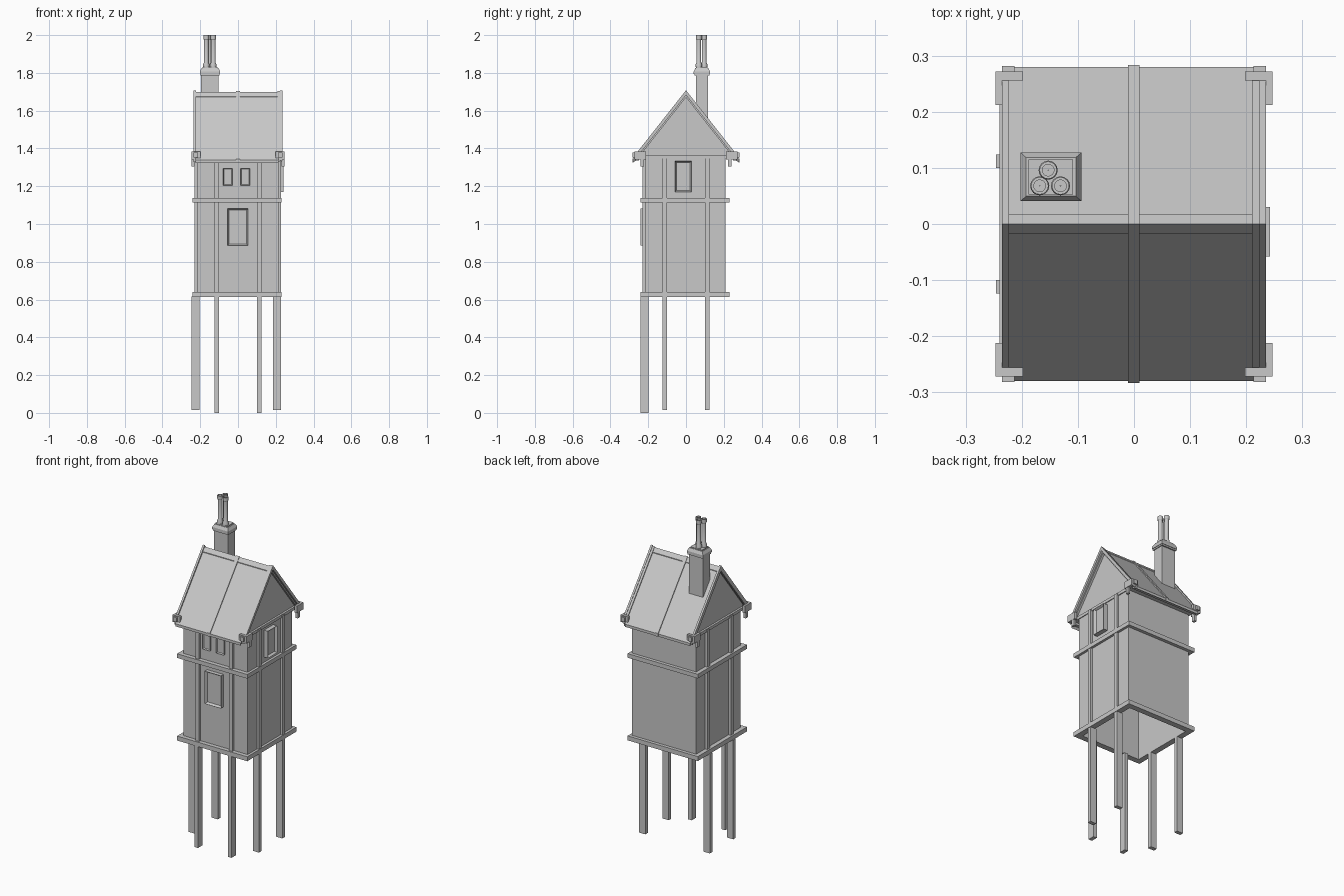
import bpy, bmesh, math
from mathutils import Vector, Matrix

if "Cube" in bpy.data.objects:
    bpy.data.objects.remove(bpy.data.objects["Cube"])

grey = bpy.data.materials.new("plain_grey")
grey.use_nodes = True
grey.diffuse_color = (0.58, 0.58, 0.58, 1)
grey.node_tree.nodes["Principled BSDF"].inputs["Base Color"].default_value = grey.diffuse_color


def finish(bm, name):
    bmesh.ops.recalc_face_normals(bm, faces=bm.faces)
    mesh = bpy.data.meshes.new(name)
    bm.to_mesh(mesh)
    bm.free()
    mesh.materials.append(grey)
    obj = bpy.data.objects.new(name, mesh)
    bpy.context.collection.objects.link(obj)
    return obj


def add_box(bm, x, y, z):
    """Box spanning the three (low, high) ranges."""
    mid = Vector([(a + b) / 2 for a, b in (x, y, z)])
    size = Vector([abs(b - a) for a, b in (x, y, z)])
    return bmesh.ops.create_cube(bm, size=1, matrix=Matrix.LocRotScale(mid, None, size))["verts"]


def box(name, x, y, z):
    bm = bmesh.new()
    add_box(bm, x, y, z)
    return finish(bm, name)


def frame(name, x, y, z, t):
    """Rectangular ring of four beams."""
    bm = bmesh.new()
    for a, b in ((x[0], x[0] + t), (x[1] - t, x[1])):
        add_box(bm, (a, b), y, z)
    for a, b in ((y[0], y[0] + t), (y[1] - t, y[1])):
        add_box(bm, (x[0] + t, x[1] - t), (a, b), z)
    return finish(bm, name)


def window(name, x, y, z, direction, border, depth):
    """Box with its outward face inset and pushed back to a pane."""
    bm = bmesh.new()
    add_box(bm, x, y, z)
    bm.normal_update()
    face = max(bm.faces, key=lambda f: f.normal.dot(Vector(direction)))
    bmesh.ops.inset_region(bm, faces=[face], thickness=border)
    bmesh.ops.translate(bm, verts=face.verts, vec=Vector(direction) * -depth)
    return finish(bm, name)


def extrude_x(name, profile, x):
    """Extrude a (y, z) outline along x."""
    bm = bmesh.new()
    face = bm.faces.new([bm.verts.new((x[0], y, z)) for y, z in profile])
    new = bmesh.ops.extrude_face_region(bm, geom=[face])["geom"]
    bmesh.ops.translate(bm, verts=[v for v in new if isinstance(v, bmesh.types.BMVert)],
                        vec=(x[1] - x[0], 0, 0))
    return finish(bm, name)


SLOPE = 1.268


def chevron(name, x, reach, top, thick):
    """Inverted V strip following the roof pitch."""
    low = top - SLOPE * reach
    extrude_x(name, [(-reach, low), (0, top), (reach, low), (reach, low - thick),
                     (0, top - thick), (-reach, low - thick)], x)


# Walls, an open shell underneath
W, FRONT, BACK = 0.215, -0.215, 0.21
frame("walls", (-W, W), (FRONT, BACK), (0.62, 1.35), 0.008)

# Belt frames
frame("base_frame", (-0.24, 0.23), (-0.24, 0.23), (0.613, 0.64), 0.035)
frame("middle_frame", (-0.24, 0.23), (-0.24, 0.23), (1.113, 1.138), 0.03)

# Legs and the wall posts above them
for side, s in (("right", -1), ("left", 1)):
    a, b = sorted((s * 0.1, s * 0.124))
    box(f"front_leg_{side}", (a, b), (-0.24, -0.198), (0, 0.615))
    box(f"front_post_{side}", (a, b), (-0.23, FRONT + 0.004), (0.63, 1.36))
for end, s in (("front", -1), ("back", 1)):
    y = sorted((s * 0.1, s * 0.124))
    box(f"right_leg_{end}", (-0.246, -0.205), y, (0.015, 0.615))
    box(f"left_leg_{end}", (0.186, 0.227), y, (0.015, 0.615))
    box(f"right_post_{end}", (-0.23, -W + 0.004), y, (0.63, 1.36))
    box(f"left_post_{end}", (W - 0.004, 0.227), y, (0.63, 1.36))

# Windows
OUT = (0, -1, 0)
window("front_large_window", (-0.055, 0.053), (-0.24, FRONT + 0.003), (0.885, 1.082), OUT, 0.012, 0.014)
for side, x in (("right", (-0.08, -0.029)), ("left", (0.013, 0.064))):
    window(f"front_small_window_{side}", x, (-0.227, FRONT + 0.003), (1.205, 1.295), OUT, 0.007, 0.007)
window("side_window", (W - 0.003, 0.242), (-0.058, 0.03), (1.17, 1.333), (1, 0, 0), 0.011, 0.014)

# Gable block, roof panels and trim
RIDGE = 1.695
gable_base = 1.348
half = (RIDGE - 0.012 - gable_base) / SLOPE
extrude_x("gable", [(-half, gable_base), (0, RIDGE - 0.012), (half, gable_base)], (-0.212, 0.208))
chevron("roof_panels", (-0.224, 0.214), 0.28, RIDGE, 0.016)
chevron("roof_centre_strip", (-0.011, 0.01), 0.283, RIDGE + 0.008, 0.02)
chevron("ridge_cap", (-0.224, 0.214), 0.018, RIDGE + 0.004, 0.012)
chevron("right_barge_outer", (-0.235, -0.223), 0.272, RIDGE + 0.013, 0.034)
chevron("left_barge_inner", (0.21, 0.223), 0.268, RIDGE + 0.009, 0.034)
chevron("left_barge_outer", (0.223, 0.235), 0.272, RIDGE + 0.013, 0.026)
for side, x in (("right", (-0.224, -0.208)), ("left", (0.204, 0.22))):
    box(f"gable_beam_{side}", x, (-0.25, 0.25), (1.348, 1.366))
for end, s in (("front", -1), ("back", 1)):
    box(f"eave_beam_{end}", (-0.22, 0.22), sorted((s * 0.25, s * 0.268)), (1.335, 1.352))

# Eave corner brackets with short drops
for end, s in (("front", -1), ("back", 1)):
    for side, m in (("right", -1), ("left", 1)):
        bm = bmesh.new()
        for x, y, z in (((0.23, 0.247), (0.212, 0.272), (1.342, 1.384)),
                        ((0.198, 0.23), (0.256, 0.272), (1.342, 1.384)),
                        ((0.213, 0.235), (0.272, 0.282), (1.352, 1.378)),
                        ((0.23, 0.245), (0.222, 0.242), (1.305, 1.342))):
            add_box(bm, [m * v for v in x], [s * v for v in y], z)
        finish(bm, f"bracket_{end}_{side}")

# Chimney stack with stepped cap
CX, CY = -0.148, 0.084
box("chimney_shaft", (-0.196, -0.102), (0.052, 0.116), (1.5, 1.8))
bm = bmesh.new()
add_box(bm, (-0.202, -0.094), (0.041, 0.127), (1.795, 1.808))
add_box(bm, (-0.199, -0.097), (0.044, 0.124), (1.786, 1.796))
taper = add_box(bm, (-0.202, -0.094), (0.041, 0.127), (1.808, 1.826))
for v in taper:
    if v.co.z > 1.82:
        v.co.x = CX + (v.co.x - CX) * 0.82
        v.co.y = CY + (v.co.y - CY) * 0.8
add_box(bm, (-0.188, -0.109), (0.053, 0.115), (1.82, 1.832))
finish(bm, "chimney_cap")

# Three hollow chimney pots
POT = [(0.017, 1.83), (0.017, 1.845), (0.0125, 1.855), (0.0125, 1.975), (0.0155, 1.98),
       (0.0155, 2.0), (0.0105, 2.0), (0.0105, 1.84), (0.0005, 1.84)]
for i, (px, py) in enumerate(((-0.168, 0.068), (-0.131, 0.068), (-0.153, 0.096))):
    bm = bmesh.new()
    verts = [bm.verts.new((px + r, py, z)) for r, z in POT]
    edges = [bm.edges.new(pair) for pair in zip(verts, verts[1:])]
    bmesh.ops.spin(bm, geom=verts + edges, cent=(px, py, 0), axis=(0, 0, 1),
                   angle=math.tau, steps=16, use_merge=True)
    pot = finish(bm, f"chimney_pot_{i + 1}")
    bpy.ops.object.select_all(action="DESELECT")
    pot.select_set(True)
    bpy.context.view_layer.objects.active = pot
    bpy.ops.object.shade_smooth_by_angle()
